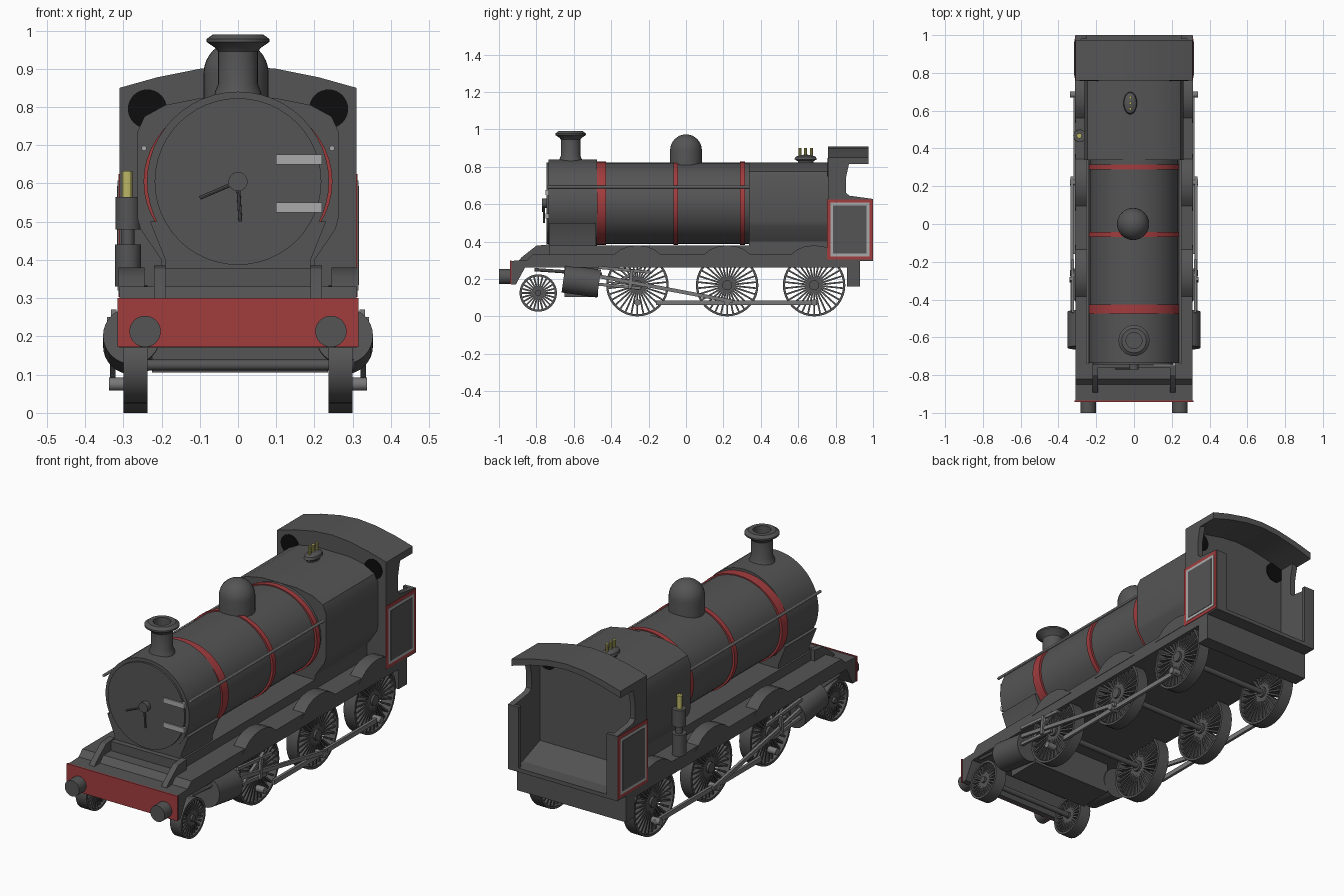
import bpy, bmesh, math
from mathutils import Vector, Matrix

if "Cube" in bpy.data.objects:
    bpy.data.objects.remove(bpy.data.objects["Cube"])


def material(name, rgb):
    m = bpy.data.materials.new(name)
    m.diffuse_color = (*rgb, 1)
    m.use_nodes = True
    m.node_tree.nodes["Principled BSDF"].inputs["Base Color"].default_value = m.diffuse_color
    return m


GREY = material("dark grey paint", (0.09, 0.09, 0.09))
RED = material("red paint", (0.36, 0.045, 0.048))
LIGHT = material("light grey metal", (0.40, 0.40, 0.40))
STEEL = material("rod steel", (0.19, 0.19, 0.19))
BRASS = material("yellow brass", (0.50, 0.47, 0.13))
BLACK = material("black glass", (0.004, 0.004, 0.004))


def finish(name, bm, mat):
    bmesh.ops.recalc_face_normals(bm, faces=bm.faces)
    me = bpy.data.meshes.new(name)
    bm.to_mesh(me)
    bm.free()
    me.materials.append(mat)
    ob = bpy.data.objects.new(name, me)
    bpy.context.collection.objects.link(ob)
    return ob


def add_box(bm, x, y, z, rot=Matrix()):
    m = Matrix.Translation(((x[0]+x[1])/2, (y[0]+y[1])/2, (z[0]+z[1])/2))
    bmesh.ops.create_cube(bm, size=1, matrix=rot @ m @ Matrix.Diagonal((x[1]-x[0], y[1]-y[0], z[1]-z[0], 1)))


def box(name, x, y, z, mat=GREY):
    bm = bmesh.new()
    add_box(bm, x, y, z)
    return finish(name, bm, mat)


def prism(name, pts, axis, lo, hi, mat=GREY):
    # axis x: points are (y, z); axis y: points are (x, z)
    bm = bmesh.new()
    put = (lambda p, d: (d, *p)) if axis == 'x' else (lambda p, d: (p[0], d, p[1]))
    f = bm.faces.new([bm.verts.new(put(p, lo)) for p in pts])
    r = bmesh.ops.extrude_face_region(bm, geom=[f])
    move = Vector(put((0, 0), hi - lo))
    bmesh.ops.translate(bm, vec=move, verts=[v for v in r['geom'] if isinstance(v, bmesh.types.BMVert)])
    return finish(name, bm, mat)


def add_cyl(bm, a, b, r, n=32):
    a, b = Vector(a), Vector(b)
    q = (b - a).to_track_quat('Z', 'Y').to_matrix().to_4x4()
    bmesh.ops.create_cone(bm, cap_ends=True, segments=n, radius1=r, radius2=r, depth=(b-a).length,
                          matrix=Matrix.Translation((a + b) / 2) @ q)


def cyl(name, a, b, r, mat=GREY, n=32):
    bm = bmesh.new()
    add_cyl(bm, a, b, r, n)
    return finish(name, bm, mat)


def lathe(name, prof, pos, mat=GREY, n=32, sx=1, sy=1):
    # profile of (radius, height) turned around a vertical axis
    bm = bmesh.new()
    vs = [bm.verts.new((r, 0, z)) for r, z in prof]
    es = [bm.edges.new(e) for e in zip(vs, vs[1:])]
    bmesh.ops.spin(bm, geom=vs + es, axis=(0, 0, 1), cent=(0, 0, 0), angle=math.tau, steps=n)
    bmesh.ops.remove_doubles(bm, verts=bm.verts, dist=1e-5)
    bmesh.ops.transform(bm, verts=bm.verts, matrix=Matrix.Translation(pos) @ Matrix.Diagonal((sx, sy, 1, 1)))
    return finish(name, bm, mat)


def bar(name, x, p, q, h, mat=STEEL, t=0.014):
    # flat bar in a side plane between two (y, z) points
    d = Vector((q[0]-p[0], q[1]-p[1])).normalized()
    n = Vector((-d.y, d.x)) * h / 2
    p, q = Vector(p), Vector(q)
    prism(name, [tuple(v) for v in (p+n, q+n, q-n, p-n)], 'x', x - t/2, x + t/2, mat)


def oval(y0, y1, rx, rz, name, mat=GREY, n=48):
    pts = [(rx*math.cos(i*math.tau/n), 0.605 + rz*math.sin(i*math.tau/n)) for i in range(n)]
    prism(name, pts, 'y', y0, y1, mat)


# Boiler, smokebox and bands
oval(-0.48, 0.345, 0.235, 0.217, "boiler")
oval(-0.735, -0.475, 0.238, 0.235, "smokebox")
for y, w in ((-0.452, 0.05), (-0.055, 0.025), (0.302, 0.028)):
    oval(y - w/2, y + w/2, 0.247, 0.222, "boiler_band", RED)
oval(-0.745, -0.73, 0.218, 0.218, "smokebox_door")
prism("smokebox_saddle", [(-0.19, 0.32), (0.19, 0.32), (0.19, 0.40), (0.23, 0.50), (-0.23, 0.50), (-0.19, 0.40)],
      'y', -0.732, -0.48)
cyl("door_boss", (0, -0.77, 0.605), (0, -0.74, 0.605), 0.025)
for a, b in (((0, -0.765, 0.605), (-0.10, -0.765, 0.562)), ((0, -0.76, 0.605), (0.006, -0.76, 0.50))):
    cyl("door_handle", a, b, 0.005, GREY, 8)
for z in (0.537, 0.663):
    box("door_hinge", (0.10, 0.22), (-0.752, -0.735), (z-0.013, z+0.013), LIGHT)

# Chimney, dome and safety valves
lathe("chimney", [(0, 0.80), (0.07, 0.80), (0.06, 0.84), (0.052, 0.86), (0.052, 0.945), (0.06, 0.955), (0.082, 0.97),
                  (0.082, 0.978), (0.065, 0.99), (0.042, 0.99), (0.042, 0.93), (0, 0.93)], (0, -0.617, 0))
lathe("dome", [(0.085, 0.75)] + [(0.085*math.cos(a*math.pi/16), 0.888 + 0.085*math.sin(a*math.pi/16))
                                 for a in range(8)] + [(0, 0.973)], (-0.005, 0, 0))
lathe("valve_base", [(0.7, 0.81), (0.7, 0.83), (1, 0.84), (0.9, 0.853), (0.5, 0.863), (0, 0.865)],
      (-0.02, 0.64, 0), GREY, 24, 0.036, 0.06)
for y in (0.61, 0.64, 0.67):
    cyl("valve_pin", (-0.02, y, 0.85), (-0.02, y, 0.90), 0.008, BRASS, 10)

# Firebox
half = [(0.20, 0.32), (0.20, 0.40), (0.255, 0.48), (0.263, 0.51), (0.263, 0.735), (0.245, 0.775), (0.19, 0.805),
        (0.10, 0.823)]
prism("firebox", half + [(-x, z) for x, z in reversed(half)], 'y', 0.338, 0.77)

# Footplate, front beam and buffers
prism("footplate", [(-0.935, 0.17), (-0.935, 0.297), (-0.85, 0.30), (-0.82, 0.33), (0.76, 0.33), (0.76, 0.30),
                    (0.93, 0.30), (0.93, 0.16), (0.86, 0.16), (0.86, 0.262), (-0.86, 0.262), (-0.91, 0.17)],
      'x', -0.31, 0.31)
box("inner_frame", (-0.20, 0.20), (-0.76, 0.36), (0.30, 0.378))
box("front_beam", (-0.315, 0.315), (-0.942, -0.934), (0.172, 0.30), RED)
box("cylinder_block", (-0.225, 0.235), (-0.65, -0.47), (0.105, 0.27))

# Cab shell
roof = [(-0.31, 0.85), (-0.21, 0.878), (-0.10, 0.90), (0, 0.908), (0.10, 0.90), (0.21, 0.878), (0.31, 0.85)]
prism("cab_front", [(-0.31, 0.30)] + roof + [(0.31, 0.30)], 'y', 0.76, 0.785)
under = [(x*0.95, z - 0.03) for x, z in reversed(roof)]
prism("cab_roof", roof + [(0.31, 0.815)] + under + [(-0.31, 0.815)], 'y', 0.762, 0.975)
box("cab_floor", (-0.31, 0.31), (0.76, 1.0), (0.295, 0.315))
prism("cab_step", [(0.78, 0.31), (0.94, 0.31), (0.78, 0.37)], 'x', -0.28, 0.28)


def spoked_wheel(name, s, y, z, r, n):
    x0, x1 = sorted((s*0.237, s*0.30))
    bm = bmesh.new()
    # rim as a closed square section turned around the axle
    vs = [bm.verts.new(p) for p in ((x0, 0, r), (x1, 0, r), (x1, 0, r-0.012), (x0, 0, r-0.012))]
    es = [bm.edges.new((vs[i], vs[(i+1) % 4])) for i in range(4)]
    bmesh.ops.spin(bm, geom=vs + es, axis=(1, 0, 0), cent=(0, 0, 0), angle=math.tau, steps=40)
    bmesh.ops.remove_doubles(bm, verts=bm.verts, dist=1e-5)
    add_cyl(bm, (x0, 0, 0), (x1 + 0.003, 0, 0), r*0.16, 20)
    for i in range(n):
        add_box(bm, (x0+0.012, x1-0.008), (-0.0045, 0.0045), (r*0.1, r-0.006), Matrix.Rotation(i*math.tau/n, 4, 'X'))
    bmesh.ops.translate(bm, vec=(0, y, z), verts=bm.verts)
    finish(name, bm, GREY)


DRIVERS = (-0.26, 0.22, 0.685)
for s in (-1, 1):
    # Buffers and deck braces
    cyl("buffer", (s*0.243, -1.0, 0.213), (s*0.243, -0.93, 0.213), 0.041)
    prism("deck_brace", [(-0.90, 0.29), (-0.88, 0.315), (-0.80, 0.378), (-0.73, 0.385), (-0.73, 0.30)],
          'x', s*0.205 - 0.015, s*0.205 + 0.015)
    # Handrail
    cyl("handrail", (s*0.246, -0.74, 0.692), (s*0.246, 0.34, 0.692), 0.007, LIGHT, 10)
    # Cab side with bordered panel, rear return and round window
    lo, hi = sorted((s*0.28, s*0.31))
    prism("cab_side", [(0.762, 0.30), (1.0, 0.30), (1.0, 0.628), (0.875, 0.645), (0.855, 0.66), (0.855, 0.74),
                       (0.875, 0.83), (0.762, 0.84)], 'x', lo, hi)
    for name, d, t, mat in (("panel_edge", 0, 0.003, RED), ("panel_line", 0.017, 0.005, LIGHT),
                            ("panel_centre", 0.032, 0.007, GREY)):
        a, b = sorted((s*0.309, s*(0.31 + t)))
        box(name, (a, b), (0.755 + d, 0.997 - d), (0.303 + d, 0.625 - d), mat)
    a, b = sorted((s*0.25, s*0.31))
    box("cab_return", (a, b), (0.98, 1.0), (0.30, 0.628))
    cyl("cab_window", (s*0.237, 0.757, 0.795), (s*0.237, 0.788, 0.795), 0.051, BLACK)
    # Wheels and splashers
    spoked_wheel("front_wheel", s, -0.79, 0.125, 0.10, 24)
    for y in DRIVERS:
        spoked_wheel("driving_wheel", s, y, 0.167, 0.167, 30)
        a, b = sorted((s*0.245, s*0.312))
        arc = [(-0.15, 0.31), (-0.125, 0.33), (-0.09, 0.358), (-0.05, 0.374), (0, 0.38)]
        arc += [(-u, v) for u, v in reversed(arc[:-1])]
        prism("splasher", [(y + u, v) for u, v in arc], 'x', a, b)
    # Cylinders and motion
    cyl("cylinder", (s*0.278, -0.655, 0.202), (s*0.278, -0.465, 0.175), 0.075)
    cyl("valve_chest_rod", (s*0.30, -0.81, 0.25), (s*0.30, -0.45, 0.225), 0.009, STEEL, 10)
    bar("slide_bar_upper", s*0.325, (-0.47, 0.262), (-0.19, 0.236), 0.016)
    bar("slide_bar_lower", s*0.325, (-0.47, 0.172), (-0.24, 0.15), 0.016)
    bar("valve_link", s*0.315, (-0.40, 0.165), (-0.24, 0.255), 0.016)
    bar("valve_lever", s*0.335, (-0.29, 0.25), (-0.30, 0.15), 0.018)
    bar("connecting_rod", s*0.328, (-0.47, 0.215), (0.25, 0.08), 0.02)
    bar("coupling_rod", s*0.312, (-0.16, 0.073), (0.70, 0.073), 0.024)
    for y in DRIVERS:
        cyl("crank_pin", (s*0.29, y, 0.075), (s*0.338, y, 0.075), 0.017, STEEL, 14)

# Axles
for y, z in [(-0.79, 0.125)] + [(d, 0.167) for d in DRIVERS]:
    cyl("axle", (-0.25, y, z), (0.25, y, z), 0.014, GREY, 14)

# Air pump on the left side
lathe("air_pump", [(0, 0.33), (0.034, 0.33), (0.034, 0.44), (0.017, 0.44), (0.017, 0.48), (0.033, 0.48),
                   (0.033, 0.565), (0, 0.565)], (-0.288, 0.467, 0), GREY, 20)
cyl("pump_cap", (-0.29, 0.467, 0.56), (-0.29, 0.467, 0.632), 0.014, BRASS, 12)

# Smooth round parts, keep edges sharp
bpy.ops.object.select_all(action='SELECT')
bpy.context.view_layer.objects.active = bpy.data.objects["boiler"]
bpy.ops.object.shade_smooth_by_angle(angle=math.radians(30))
